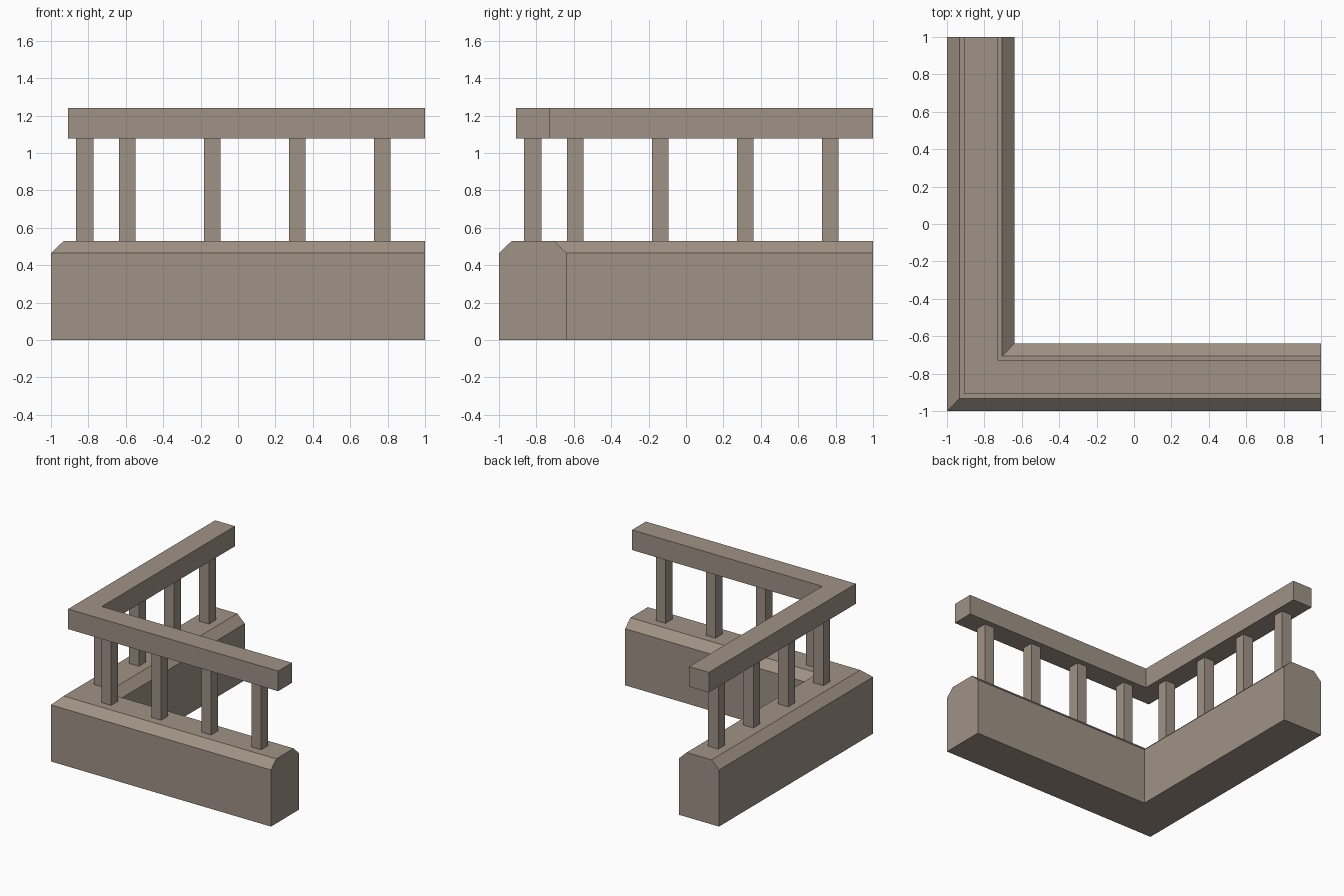
import bpy, bmesh

if "Cube" in bpy.data.objects:
    bpy.data.objects.remove(bpy.data.objects["Cube"])

stone = bpy.data.materials.new("warm_grey_stone")
stone.diffuse_color = (0.35, 0.29, 0.235, 1)
stone.use_nodes = True
stone.node_tree.nodes["Principled BSDF"].inputs["Base Color"].default_value = stone.diffuse_color


def finish(name, bm):
    bmesh.ops.recalc_face_normals(bm, faces=bm.faces)
    mesh = bpy.data.meshes.new(name)
    bm.to_mesh(mesh)
    bm.free()
    mesh.materials.append(stone)
    obj = bpy.data.objects.new(name, mesh)
    bpy.context.collection.objects.link(obj)
    return obj


def corner_sweep(name, profile):
    """Sweep a (offset, z) profile along an L with a mitred corner."""
    bm = bmesh.new()
    rings = [[bm.verts.new((x, y, z)) for x, y, z in ring] for ring in (
        [(1, d, z) for d, z in profile],
        [(d, d, z) for d, z in profile],
        [(d, 1, z) for d, z in profile])]
    n = len(profile)
    for a, b in zip(rings, rings[1:]):
        for i in range(n):
            j = (i + 1) % n
            bm.faces.new((a[i], a[j], b[j], b[i]))
    bm.faces.new(rings[0])
    bm.faces.new(rings[-1])
    return finish(name, bm)


def post(name, x, y, sx, sy, z0, z1):
    bm = bmesh.new()
    bmesh.ops.create_cube(bm, size=1)
    for v in bm.verts:
        v.co = (x + v.co.x * sx, y + v.co.y * sy, (z0 + z1) / 2 + v.co.z * (z1 - z0))
    return finish(name, bm)


# chamfered base wall
corner_sweep("base_wall", [(-1, 0), (-1, 0.465), (-0.932, 0.53),
                           (-0.706, 0.53), (-0.638, 0.465), (-0.638, 0)])
# square top rail
corner_sweep("top_rail", [(-0.908, 1.077), (-0.908, 1.242),
                          (-0.728, 1.242), (-0.728, 1.077)])
# four balusters on each leg
for i in range(4):
    t = -0.592 + i * 0.4545
    post(f"front_baluster_{i + 1}", t, -0.819, 0.088, 0.092, 0.53, 1.077)
    post(f"side_baluster_{i + 1}", -0.819, t, 0.092, 0.088, 0.53, 1.077)
